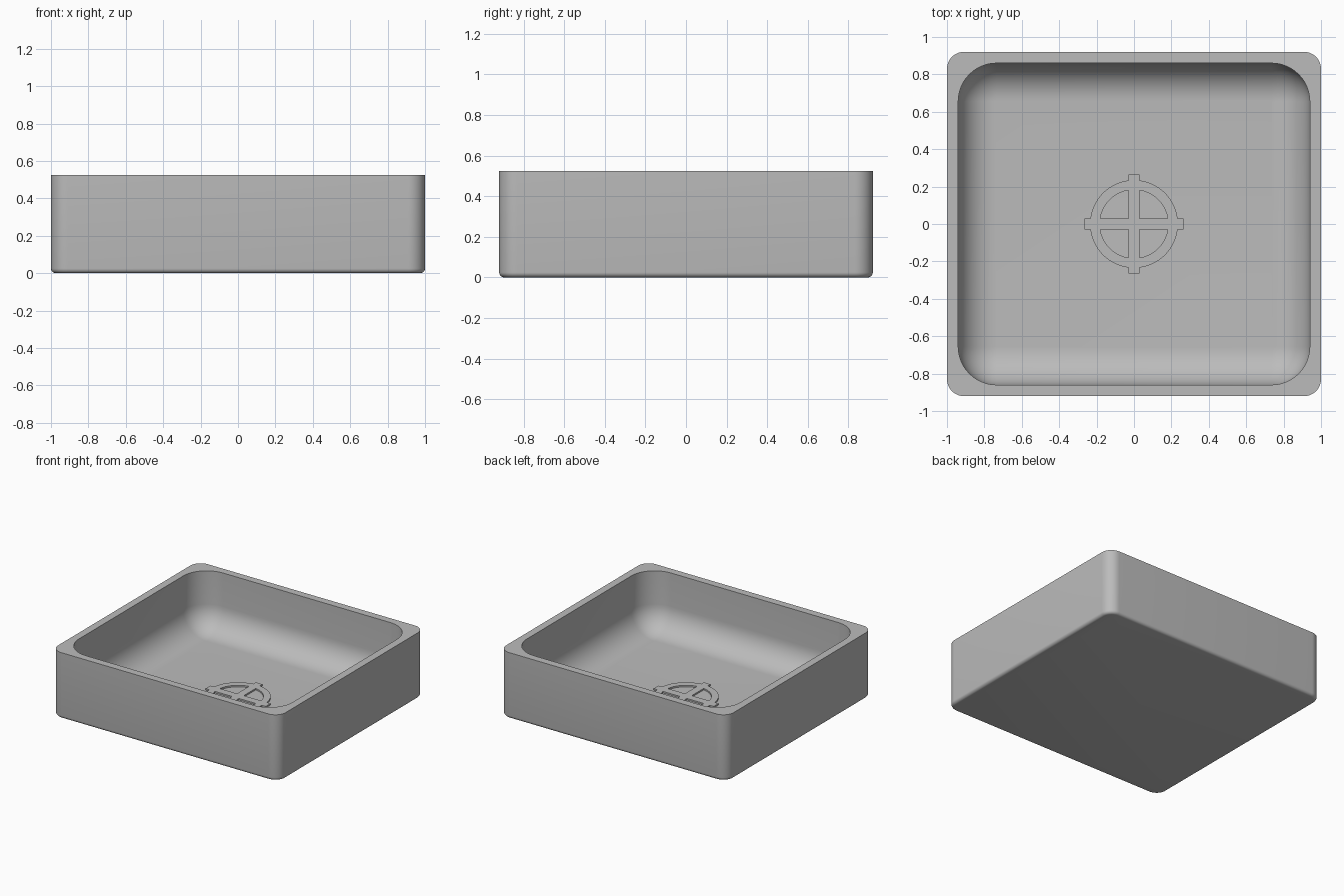
import bpy, bmesh, math

if "Cube" in bpy.data.objects:
    bpy.data.objects.remove(bpy.data.objects["Cube"])

grey = bpy.data.materials.new("plain grey")
grey.diffuse_color = (0.5, 0.5, 0.5, 1)
grey.use_nodes = True
grey.node_tree.nodes["Principled BSDF"].inputs["Base Color"].default_value = grey.diffuse_color

SEG = 12


def rounded_ring(bm, hx, hy, r, z):
    """Loop of vertices around a rounded rectangle."""
    verts = []
    for k, (sx, sy) in enumerate([(1, 1), (-1, 1), (-1, -1), (1, -1)]):
        for i in range(SEG + 1):
            a = math.radians(90 * (k + i / SEG))
            verts.append(bm.verts.new((sx * (hx - r) + r * math.cos(a),
                                       sy * (hy - r) + r * math.sin(a), z)))
    return verts


# Basin: outer shell with small bottom rounding, flat rim, deep rounded bowl
X, Y, H, FLOOR = 1.0, 0.92, 0.525, 0.06
rings = []
for i in range(6):
    a = math.radians(90 * i / 5)
    d = 0.025 * (1 - math.sin(a))
    rings.append((X - d, Y - d, 0.09 - d, 0.025 * (1 - math.cos(a))))
rings.append((X, Y, 0.09, H))
bx, by, fr = 0.94, 0.86, 0.2
rings.append((bx, by, 0.205, H))
for i in range(13):
    a = math.radians(90 * i / 12)
    d = fr * (1 - math.cos(a))
    rings.append((bx - d, by - d, 0.205 - d, FLOOR + fr * (1 - math.sin(a))))

bm = bmesh.new()
loops = [rounded_ring(bm, *r) for r in rings]
n = len(loops[0])
for lo, hi in zip(loops, loops[1:]):
    for i in range(n):
        j = (i + 1) % n
        bm.faces.new((lo[i], lo[j], hi[j], hi[i]))
bm.faces.new(loops[0][::-1])
bm.faces.new(loops[-1])
bmesh.ops.recalc_face_normals(bm, faces=bm.faces)
me = bpy.data.meshes.new("basin")
bm.to_mesh(me)
bm.free()
basin = bpy.data.objects.new("basin", me)
bpy.context.collection.objects.link(basin)
me.materials.append(grey)

# Drain grate: ring with cross bars and four lugs, a filled outline with holes
R, r, w, lug, thick = 0.235, 0.183, 0.03, 0.265, 0.012


def arc(radius, q):
    a0 = math.asin(w / radius)
    return [(radius * math.cos(t), radius * math.sin(t)) for t in
            (q * math.pi / 2 + a0 + (math.pi / 2 - 2 * a0) * i / 14 for i in range(15))]


def turn(p, q):
    for _ in range(q):
        p = (-p[1], p[0])
    return p


outline, holes = [], []
for q in range(4):
    outline += [turn((lug, -w), q), turn((lug, w), q)] + arc(R, q)
    holes.append([turn((w, w), q)] + arc(r, q))

cu = bpy.data.curves.new("drain_grate", 'CURVE')
cu.dimensions = '2D'
cu.fill_mode = 'BOTH'
cu.extrude = thick
for pts in [outline] + holes:
    sp = cu.splines.new('POLY')
    sp.points.add(len(pts) - 1)
    for p, (x, y) in zip(sp.points, pts):
        p.co = (x, y, 0, 1)
    sp.use_cyclic_u = True
grate = bpy.data.objects.new("drain_grate", cu)
grate.location.z = FLOOR
bpy.context.collection.objects.link(grate)
cu.materials.append(grey)
bpy.context.view_layer.objects.active = grate
grate.select_set(True)
bpy.ops.object.convert(target='MESH')

# Smooth shading with sharp rim and grate edges
basin.select_set(True)
bpy.context.view_layer.objects.active = basin
bpy.ops.object.shade_smooth_by_angle(angle=math.radians(35))
